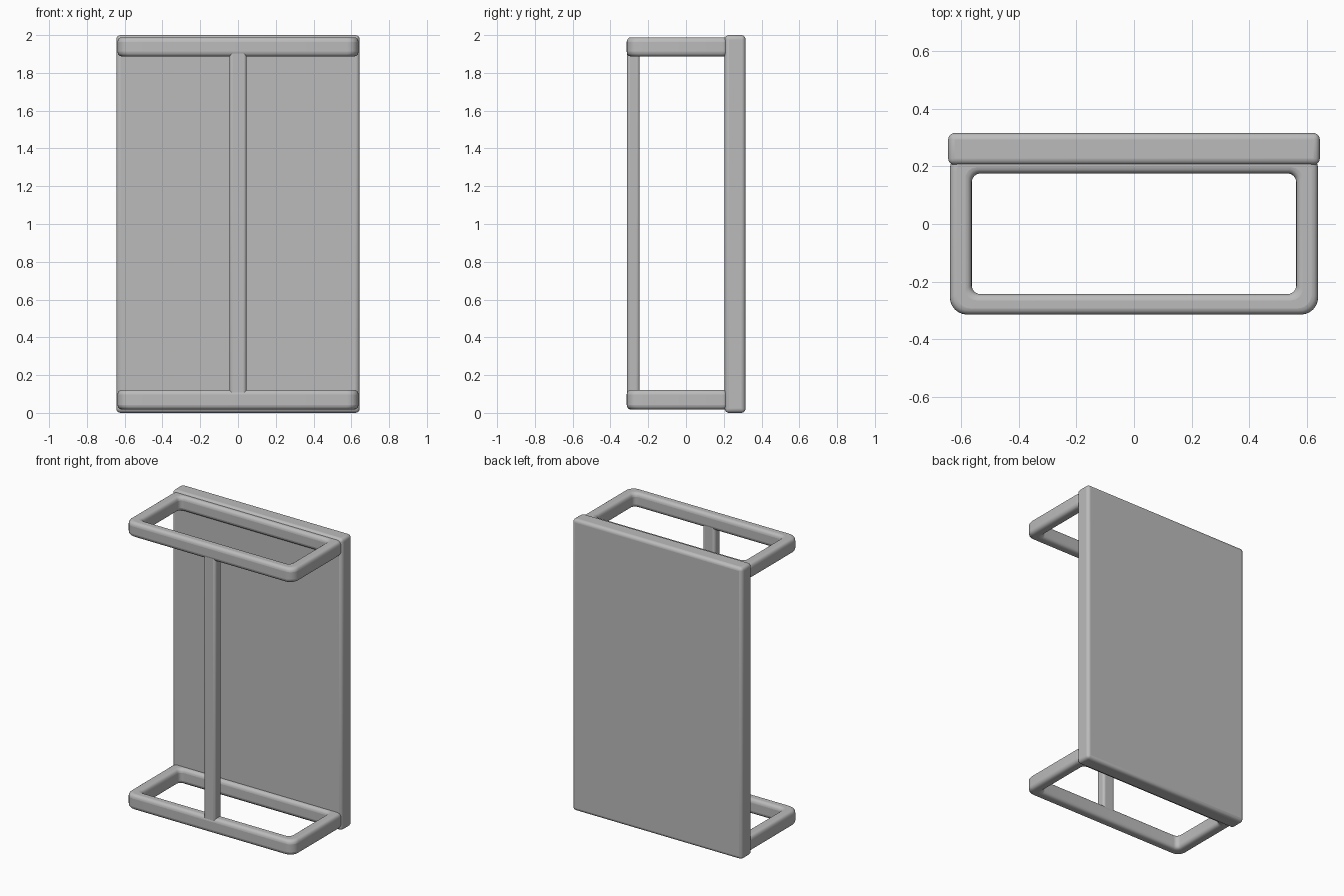
import bpy, bmesh, math

if "Cube" in bpy.data.objects:
    bpy.data.objects.remove(bpy.data.objects["Cube"])

grey = bpy.data.materials.new("plain grey")
grey.diffuse_color = (0.5, 0.5, 0.5, 1)
grey.use_nodes = True
grey.node_tree.nodes["Principled BSDF"].inputs["Base Color"].default_value = grey.diffuse_color


def finish(bm, name, bevel):
    bmesh.ops.recalc_face_normals(bm, faces=bm.faces)
    mesh = bpy.data.meshes.new(name)
    bm.to_mesh(mesh)
    bm.free()
    ob = bpy.data.objects.new(name, mesh)
    bpy.context.collection.objects.link(ob)
    mesh.materials.append(grey)
    mod = ob.modifiers.new("soft edges", 'BEVEL')
    mod.width, mod.segments, mod.limit_method = bevel, 4, 'ANGLE'
    mod.angle_limit = math.radians(40)
    bpy.ops.object.select_all(action='DESELECT')
    bpy.context.view_layer.objects.active = ob
    ob.select_set(True)
    bpy.ops.object.shade_smooth_by_angle(angle=math.radians(40))
    return ob


def box(name, x, y0, y1, z0, z1, bevel):
    bm = bmesh.new()
    bmesh.ops.create_cube(bm, size=1)
    for v in bm.verts:
        v.co.x *= 2 * x
        v.co.y = y0 if v.co.y < 0 else y1
        v.co.z = z0 if v.co.z < 0 else z1
    return finish(bm, name, bevel)


def rounded_rect(x, y0, y1, r, steps=6):
    pts = []
    corners = [(x - r, y1 - r), (-x + r, y1 - r), (-x + r, y0 + r), (x - r, y0 + r)]
    for i, (cx, cy) in enumerate(corners):
        for k in range(steps + 1):
            a = math.pi / 2 * (i + k / steps)
            pts.append((cx + r * math.cos(a), cy + r * math.sin(a)))
    return pts


def frame(name, z0, z1):
    # Rectangular ring with rounded corners, its back rail sunk in the panel
    bm = bmesh.new()
    outer = rounded_rect(0.638, -0.314, 0.25, 0.06)
    inner = rounded_rect(0.562, -0.243, 0.175, 0.03)
    loops = [[bm.verts.new((px, py, z)) for px, py in pts]
             for pts, z in ((outer, z0), (outer, z1), (inner, z1), (inner, z0))]
    n = len(outer)
    for a, b in zip(loops, loops[1:] + loops[:1]):
        for i in range(n):
            j = (i + 1) % n
            bm.faces.new((a[i], a[j], b[j], b[i]))
    return finish(bm, name, 0.025)


# Back slab
box("back_panel", 0.644, 0.205, 0.315, 0.0, 2.0, 0.022)
# Matching rings at the top and bottom
frame("top_frame", 1.887, 1.988)
frame("bottom_frame", 0.018, 0.122)
# Upright joining the two front rails
box("front_post", 0.045, -0.312, -0.245, 0.06, 1.94, 0.016)
